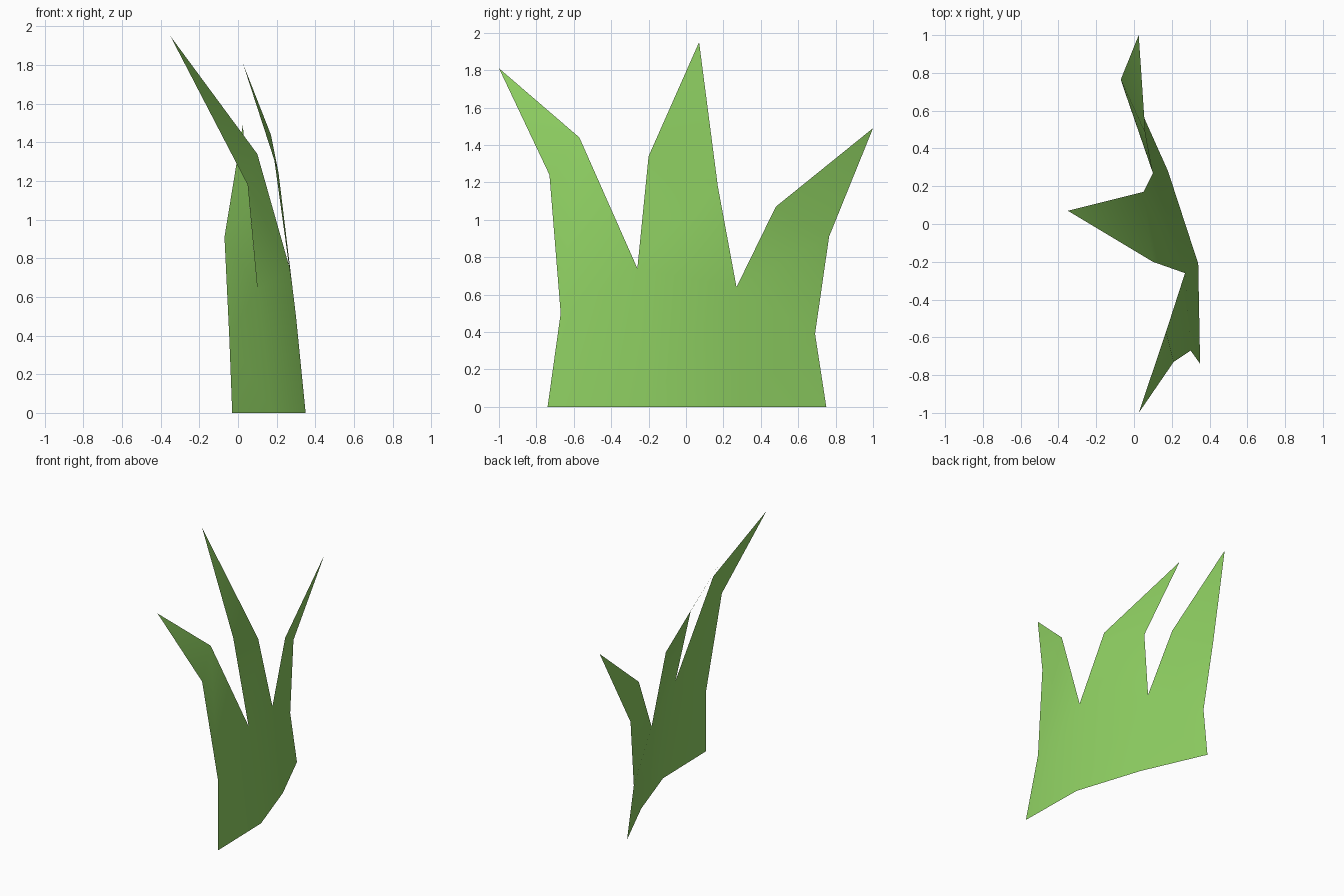
import bpy

if "Cube" in bpy.data.objects:
    bpy.data.objects.remove(bpy.data.objects["Cube"])

# Shared root strip: ground edge, then the line of outer kinks and valleys
base = [(0.35, -0.74, 0), (0.34, -0.21, 0), (0.18, 0.28, 0), (-0.03, 0.75, 0)]
waist = [(0.30, -0.67, 0.50), (0.27, -0.26, 0.74), (0.10, 0.27, 0.64), (-0.045, 0.69, 0.39)]

# Each blade: left shoulder, right shoulder, tip
blades = [
    [(0.21, -0.73, 1.24), (0.17, -0.57, 1.44), (0.025, -1.00, 1.81)],
    [(0.10, -0.20, 1.34), (0.05, 0.17, 1.18), (-0.35, 0.07, 1.95)],
    [(0.06, 0.48, 1.07), (-0.07, 0.765, 0.91), (0.025, 1.00, 1.49)],
]

verts = base + waist
faces = []
for i, blade in enumerate(blades):
    n = len(verts)
    verts += blade
    faces.append((i, i + 1, i + 5, i + 4))       # root panel
    faces.append((i + 4, i + 5, n + 1, n))       # blade body
    faces.append((n, n + 1, n + 2))              # pointed tip

mesh = bpy.data.meshes.new("grass_blades")
mesh.from_pydata(verts, [], faces)
mesh.update()
mesh.shade_smooth()

# Single leaf colour
green = bpy.data.materials.new("leaf green")
green.diffuse_color = (0.27, 0.62, 0.12, 1)
green.use_nodes = True
green.node_tree.nodes["Principled BSDF"].inputs["Base Color"].default_value = green.diffuse_color
mesh.materials.append(green)

grass = bpy.data.objects.new("grass_blades", mesh)
bpy.context.collection.objects.link(grass)
